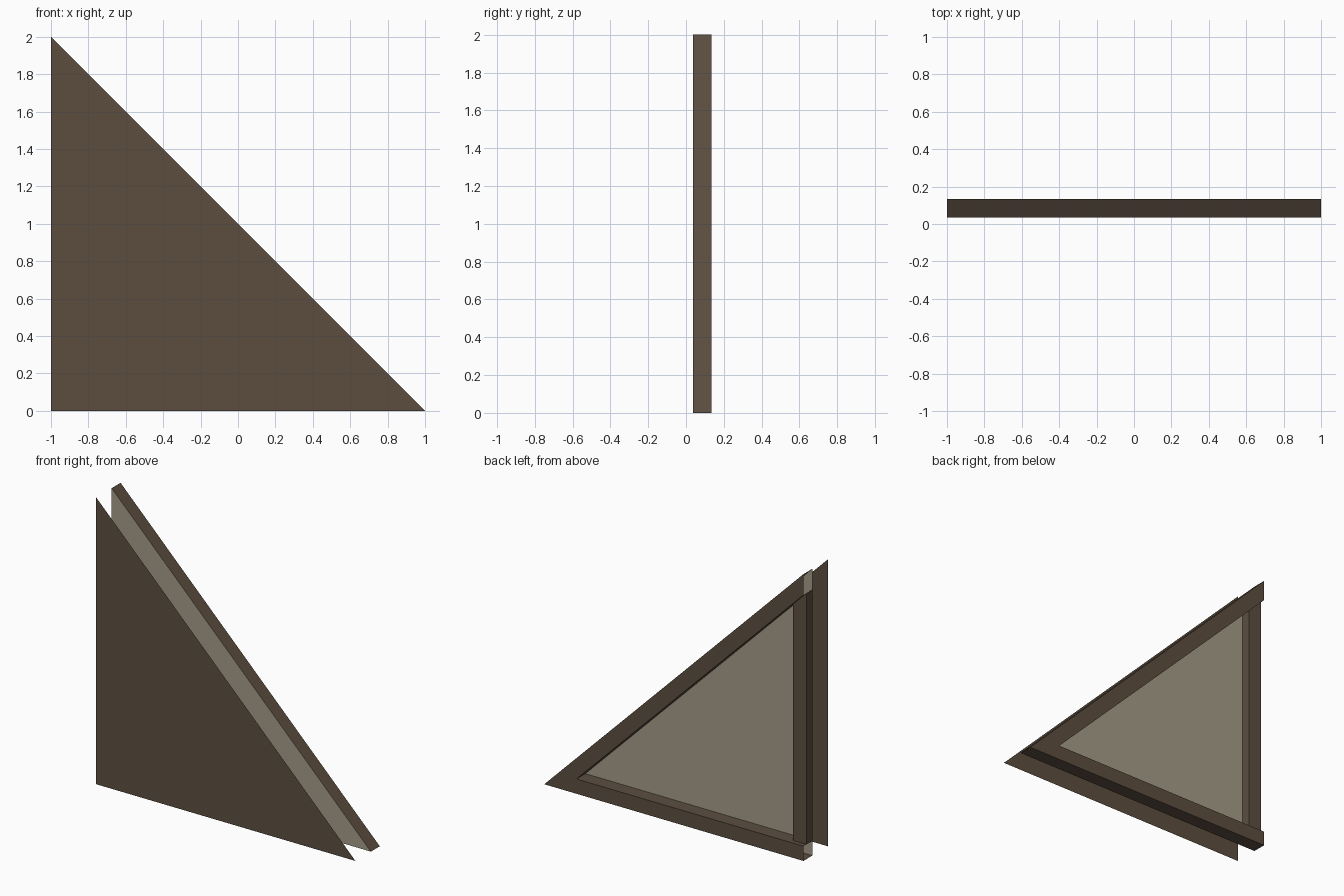
import bpy
import bmesh

cube = bpy.data.objects.get("Cube")
if cube:
    bpy.data.objects.remove(cube, do_unlink=True)


def make_material(name, color):
    mat = bpy.data.materials.new(name)
    mat.use_nodes = True
    mat.diffuse_color = color
    mat.node_tree.nodes["Principled BSDF"].inputs["Base Color"].default_value = color
    return mat


brown = make_material("dark_wood", (0.107, 0.076, 0.051, 1))
beige = make_material("pale_board", (0.367, 0.332, 0.246, 1))

FRONT, BOARD, BAR_BACK, BEAM_BACK = -0.134, 0.036, 0.102, 0.134
WIDTH = 0.103              # beam width
CUT = WIDTH * 2 ** 0.5     # sloped beam width measured along an axis


def finish(name, bm, mat):
    mesh = bpy.data.meshes.new(name)
    bm.to_mesh(mesh)
    bm.free()
    mesh.materials.append(mat)
    obj = bpy.data.objects.new(name, mesh)
    bpy.context.collection.objects.link(obj)


def sheet(name, outline, y, mat):
    """Flat panel facing the front; outline is anticlockwise in x, z."""
    bm = bmesh.new()
    bm.faces.new([bm.verts.new((x, y, z)) for x, z in outline])
    finish(name, bm, mat)


def beam(name, outline, back, open_sides=()):
    """Hollow beam lying on the board: a back face and its side walls."""
    bm = bmesh.new()
    near = [bm.verts.new((x, BOARD, z)) for x, z in outline]
    far = [bm.verts.new((x, back, z)) for x, z in outline]
    bm.faces.new(far[::-1])
    for i in range(len(outline)):
        if i not in open_sides:
            j = (i + 1) % len(outline)
            bm.faces.new((near[j], near[i], far[i], far[j]))
    finish(name, bm, mat=brown)


# Front skin and inner board
triangle = [(-1, 0), (1, 0), (-1, 2)]
sheet("front_panel", triangle, FRONT, brown)
sheet("inner_board", triangle, BOARD, beige)

# Frame beams on the back, open at their right-hand ends
beam("sloped_beam", [(1 - CUT, 0), (1, 0), (-1, 2), (-1, 2 - CUT)],
     BEAM_BACK, open_sides=(2,))
beam("bottom_beam", [(-1, 0), (1 - CUT, 0), (1 - CUT - WIDTH, WIDTH), (-1, WIDTH)],
     BEAM_BACK, open_sides=(1, 3))

# Thinner upright between the two beams
inner = -1 + WIDTH
beam("upright_bar", [(-1, WIDTH), (inner, WIDTH), (inner, 2 - CUT - WIDTH), (-1, 2 - CUT)],
     BAR_BACK, open_sides=(0, 2))
